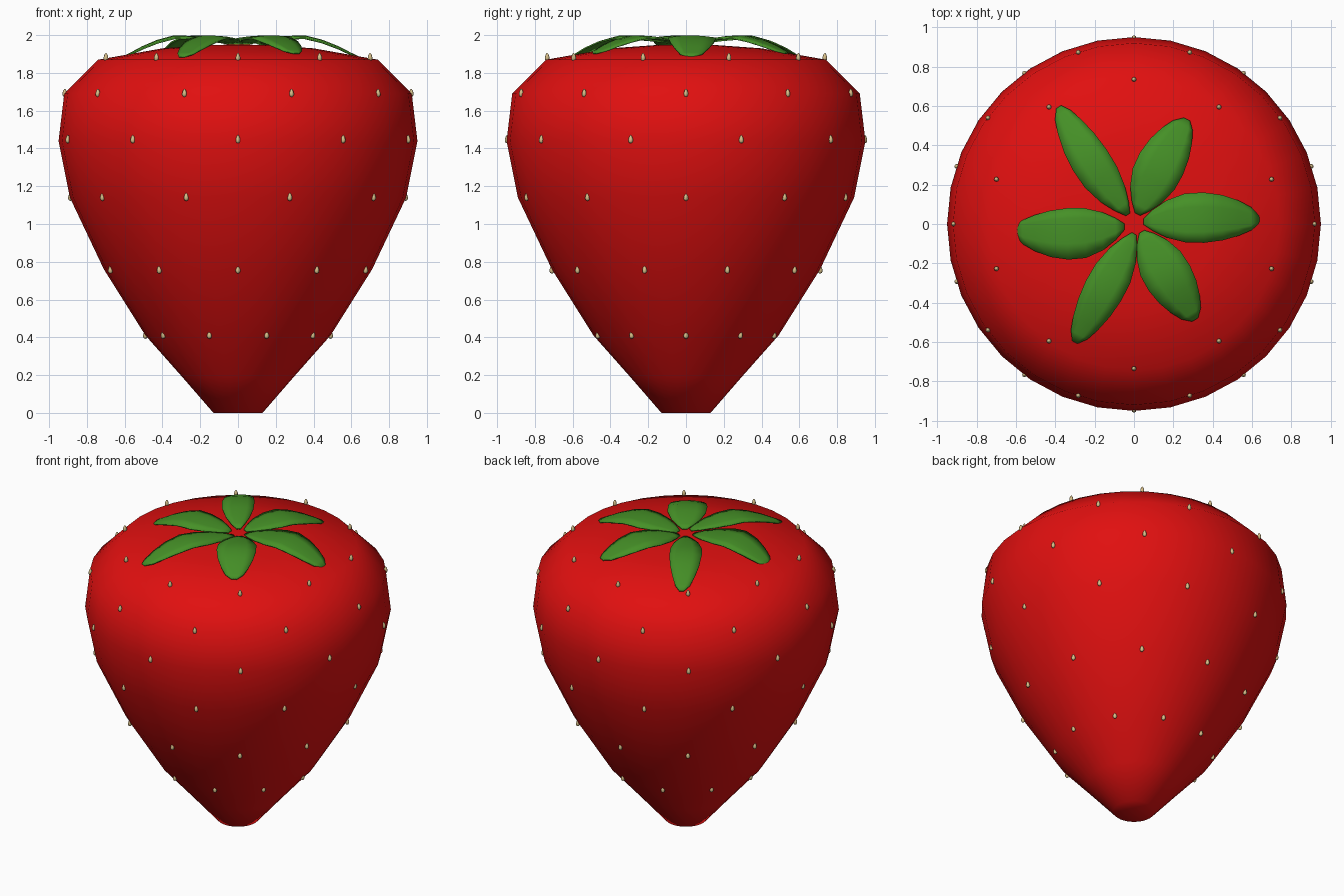
import bpy, bmesh, math
from mathutils import Vector

if "Cube" in bpy.data.objects:
    bpy.data.objects.remove(bpy.data.objects["Cube"])


def material(name, rgb):
    m = bpy.data.materials.new(name)
    m.diffuse_color = (*rgb, 1)
    m.use_nodes = True
    m.node_tree.nodes["Principled BSDF"].inputs["Base Color"].default_value = m.diffuse_color
    return m


RED = material("berry red", (0.75, 0.005, 0.005))
GREEN = material("leaf green", (0.06, 0.28, 0.02))
TAN = material("seed tan", (0.68, 0.52, 0.25))


def finish(bm, name, mat, smooth=True):
    bmesh.ops.recalc_face_normals(bm, faces=bm.faces[:])
    me = bpy.data.meshes.new(name)
    for f in bm.faces:
        f.smooth = smooth
    bm.to_mesh(me)
    bm.free()
    me.materials.append(mat)
    ob = bpy.data.objects.new(name, me)
    bpy.context.collection.objects.link(ob)
    return ob


# Berry body: turned profile of (radius, height)
PROFILE = [(0.13, 0), (0.295, 0.19), (0.49, 0.41), (0.71, 0.76), (0.89, 1.14),
           (0.95, 1.44), (0.92, 1.69), (0.74, 1.87), (0.4, 1.93), (0.15, 1.948)]
SIDES = 32
bm = bmesh.new()
rings = [[bm.verts.new((r * math.cos(math.tau * i / SIDES),
                        r * math.sin(math.tau * i / SIDES), z))
          for i in range(SIDES)] for r, z in PROFILE]
for a, b in zip(rings, rings[1:]):
    for i in range(SIDES):
        j = (i + 1) % SIDES
        bm.faces.new((a[i], a[j], b[j], b[i]))
for ring, z in ((rings[0], 0), (rings[-1], 1.95)):
    tip = bm.verts.new((0, 0, z))
    for i in range(SIDES):
        bm.faces.new((ring[i], ring[(i + 1) % SIDES], tip))
finish(bm, "berry_body", RED)

# Seeds: staggered rows of ten small teardrops
ROWS = [(0.49, 0.41), (0.71, 0.755), (0.887, 1.14),
        (0.947, 1.445), (0.917, 1.69), (0.735, 1.88)]
bm = bmesh.new()
for row, (r, z) in enumerate(ROWS):
    for k in range(10):
        a = math.radians(-90 + 36 * k + (18 if row % 2 == 0 else 0))
        made = bmesh.ops.create_uvsphere(bm, u_segments=8, v_segments=6, radius=1)
        for v in made["verts"]:
            taper = 1 - 0.35 * v.co.z
            v.co = Vector((v.co.x * 0.012 * taper + r * math.cos(a),
                           v.co.y * 0.012 * taper + r * math.sin(a),
                           v.co.z * 0.022 + z + 0.004))
finish(bm, "seeds", TAN)

# Leaves: base, tip, left and right half widths, tip height
LEAVES = [((0.05, 0.01), (0.635, 0.02), 0.145, 0.11, 1.885),
          ((0.02, 0.05), (0.27, 0.53), 0.135, 0.11, 1.905),
          ((-0.03, 0.05), (-0.38, 0.595), 0.115, 0.085, 1.885),
          ((-0.05, -0.01), (-0.605, -0.03), 0.16, 0.10, 1.885),
          ((0.0, -0.05), (-0.30, -0.60), 0.105, 0.10, 1.885),
          ((0.04, -0.04), (0.31, -0.485), 0.12, 0.125, 1.905)]
# Along the leaf: (position, width factor, arch height factor)
STATIONS = [(0, 0.12, 0.0), (0.08, 0.42, 0.3), (0.2, 0.74, 0.65), (0.36, 0.97, 0.92),
            (0.52, 1.0, 1.0), (0.68, 0.9, 0.78), (0.82, 0.7, 0.48),
            (0.93, 0.46, 0.18), (1, 0.14, 0)]
TOP = 1.995
for n, (base, tip, left, right, end_z) in enumerate(LEAVES):
    base, tip = Vector(base), Vector(tip)
    axis = (tip - base).normalized()
    side = Vector((-axis.y, axis.x))
    bm = bmesh.new()
    strips = []
    for t, w, h in STATIONS:
        low = 1.955 if t < 0.52 else end_z
        z = low + (TOP - low) * h
        strip = []
        for s in (1, 0.5, 0, -0.5, -1):
            p = base.lerp(tip, t) + side * s * w * (left if s > 0 else right)
            strip.append(bm.verts.new((p.x, p.y, z - 0.012 * w * s * s)))
        strips.append(strip)
    for a, b in zip(strips, strips[1:]):
        for i in range(4):
            bm.faces.new((a[i], a[i + 1], b[i + 1], b[i]))
    leaf = finish(bm, f"leaf_{n + 1}", GREEN)
    thick = leaf.modifiers.new("thickness", 'SOLIDIFY')
    thick.thickness = 0.008
    thick.offset = 0
